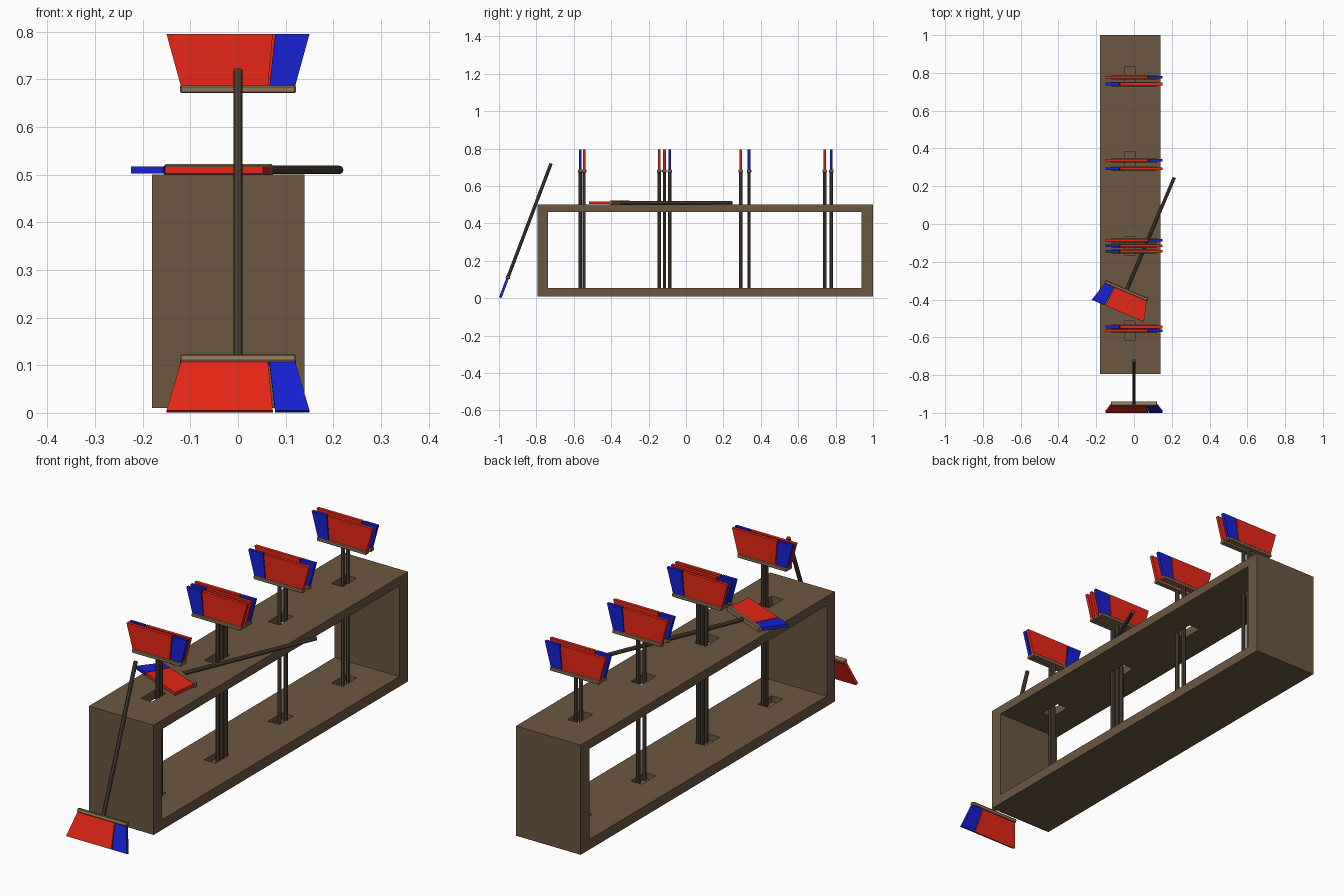
import bpy, bmesh
from mathutils import Matrix, Vector

if "Cube" in bpy.data.objects:
    bpy.data.objects.remove(bpy.data.objects["Cube"])


def material(name, rgb):
    m = bpy.data.materials.new(name)
    m.diffuse_color = (*rgb, 1)
    m.use_nodes = True
    m.node_tree.nodes["Principled BSDF"].inputs["Base Color"].default_value = m.diffuse_color
    return m


FRAME = material("frame_wood", (0.15, 0.095, 0.05))
POLE = material("pole_wood", (0.085, 0.06, 0.04))
BLOCK = material("block_wood", (0.28, 0.18, 0.09))
RED = material("red_bristle", (0.8, 0.02, 0.008))
BLUE = material("blue_bristle", (0.008, 0.015, 0.65))


def make(name, bm, mat, matrix=Matrix()):
    bmesh.ops.recalc_face_normals(bm, faces=bm.faces)
    me = bpy.data.meshes.new(name)
    bm.to_mesh(me)
    bm.free()
    ob = bpy.data.objects.new(name, me)
    bpy.context.collection.objects.link(ob)
    me.materials.append(mat)
    ob.matrix_world = matrix
    return ob


def add_box(bm, lo, hi):
    lo, hi = Vector(lo), Vector(hi)
    mat = Matrix.Translation((lo + hi) / 2) @ Matrix.Diagonal((*(hi - lo), 1))
    bmesh.ops.create_cube(bm, size=1, matrix=mat)


def box(name, lo, hi, mat, matrix=Matrix()):
    bm = bmesh.new()
    add_box(bm, lo, hi)
    return make(name, bm, mat, matrix)


def prism(name, xz, half, mat, matrix):
    """Outline in x and z, given thickness along y."""
    bm = bmesh.new()
    f = bm.faces.new([bm.verts.new((x, -half, z)) for x, z in xz])
    ext = bmesh.ops.extrude_face_region(bm, geom=[f])["geom"]
    moved = [v for v in ext if isinstance(v, bmesh.types.BMVert)]
    bmesh.ops.translate(bm, verts=moved, vec=(0, 2 * half, 0))
    return make(name, bm, mat, matrix)


def cut(target, cutter):
    mod = target.modifiers.new("cut", 'BOOLEAN')
    mod.operation = 'DIFFERENCE'
    mod.solver = 'EXACT'
    mod.object = cutter
    cutter.hide_render = True
    cutter.hide_viewport = True


def broom(name, matrix):
    # Local frame: bristle tips at z = 0, handle rising along +z
    prism(name + "_red_bristles", [(-0.15, 0), (0.073, 0), (0.063, 0.109), (-0.12, 0.109)],
          0.007, RED, matrix)
    prism(name + "_blue_bristles", [(0.078, 0), (0.15, 0), (0.12, 0.109), (0.066, 0.109)],
          0.007, BLUE, matrix)
    block = box(name + "_block", (-0.122, -0.012, 0.108), (0.122, 0.012, 0.124), BLOCK, matrix)
    bev = block.modifiers.new("bevel", 'BEVEL')
    bev.width = 0.003
    bev.segments = 1
    bm = bmesh.new()
    bmesh.ops.create_cone(bm, cap_ends=True, segments=8, radius1=0.009, radius2=0.009,
                          depth=0.652, matrix=Matrix.Translation((0, 0, 0.441)))
    make(name + "_handle", bm, POLE, matrix)


def pose(origin, x_axis, z_axis):
    z, x = Vector(z_axis).normalized(), Vector(x_axis).normalized()
    m = Matrix((x, z.cross(x), z)).transposed().to_4x4()
    m.translation = origin
    return m


# Rack: open box with a window right through along x
rack = box("rack_frame", (-0.18, -0.795, 0.01), (0.14, 1.0, 0.5), FRAME)
cut(rack, box("window_cutter", (-0.3, -0.737, 0.055), (0.3, 0.938, 0.46), FRAME))

# Slots through the top board, sunk into the bottom board
bm = bmesh.new()
for y in (0.78, 0.333, -0.117, -0.564):
    add_box(bm, (-0.05, y - 0.05, 0.028), (0.005, y + 0.05, 0.6))
cut(rack, make("slot_cutter", bm, FRAME))

# Brooms stored head up: position and side of the blue bristles
stored = [(-0.566, 1), (-0.545, -1), (-0.144, -1), (-0.115, -1), (-0.086, 1),
          (0.293, -1), (0.337, 1), (0.741, -1), (0.776, 1)]
for i, (y, side) in enumerate(stored):
    broom(f"stored_broom_{i + 1}", pose((0, y, 0.795), (side, 0, 0), (0, 0, -1)))

# Broom leaning against the front, and broom lying on top
broom("leaning_broom", pose((0, -0.993, 0.003), (1, 0, 0), (0, 0.354, 0.935)))
broom("lying_broom", pose((-0.086, -0.46, 0.51), (-0.921, 0.39, 0), (0.39, 0.921, 0)))
